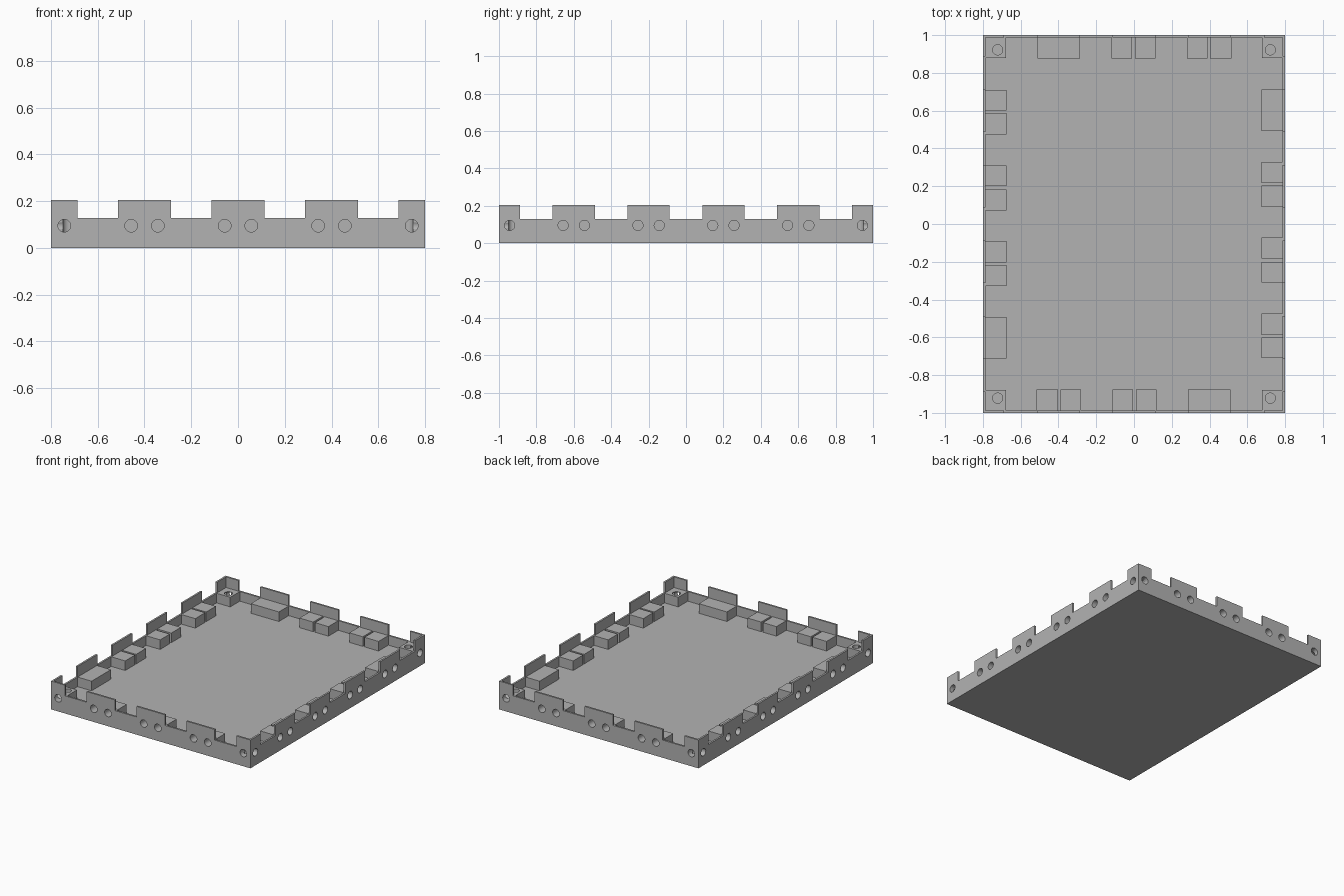
import bpy, bmesh, math
from mathutils import Matrix, Vector

if "Cube" in bpy.data.objects:
    bpy.data.objects.remove(bpy.data.objects["Cube"])

HX, HY, H = 0.8, 1.0, 0.205      # half width, half length, tab height
RIM, FLOOR, WALL = 0.128, 0.058, 0.013
HOLE_Z, HOLE_R, DEPTH = 0.095, 0.027, 0.08

grey = bpy.data.materials.new("plain grey")
grey.diffuse_color = (0.45, 0.45, 0.45, 1)
grey.use_nodes = True
grey.node_tree.nodes["Principled BSDF"].inputs["Base Color"].default_value = grey.diffuse_color


def finish(name, bm):
    mesh = bpy.data.meshes.new(name)
    bm.to_mesh(mesh)
    bm.free()
    ob = bpy.data.objects.new(name, mesh)
    bpy.context.collection.objects.link(ob)
    mesh.materials.append(grey)
    return ob


def boxes(name, spans):
    """One object from (x0, x1, y0, y1, z0, z1) boxes."""
    bm = bmesh.new()
    for x0, x1, y0, y1, z0, z1 in spans:
        m = Matrix.Translation(((x0 + x1) / 2, (y0 + y1) / 2, (z0 + z1) / 2))
        bmesh.ops.create_cube(bm, size=1, matrix=m @ Matrix.Diagonal((x1 - x0, y1 - y0, z1 - z0, 1)))
    return finish(name, bm)


def rods(name, items):
    """One object from (start, end) cylinders."""
    bm = bmesh.new()
    for a, b in items:
        a, b = Vector(a), Vector(b)
        rot = (b - a).to_track_quat('Z', 'Y').to_matrix().to_4x4()
        bmesh.ops.create_cone(bm, cap_ends=True, segments=28, radius1=HOLE_R, radius2=HOLE_R,
                              depth=(b - a).length, matrix=Matrix.Translation((a + b) / 2) @ rot)
    return finish(name, bm)


def cut(target, cutter):
    mod = target.modifiers.new("cut", 'BOOLEAN')
    mod.operation, mod.solver, mod.object = 'DIFFERENCE', 'EXACT', cutter
    bpy.context.view_layer.objects.active = target
    bpy.ops.object.modifier_apply(modifier=mod.name)


# Tray: solid slab, hollowed, with notches leaving tabs along the rim
tray = boxes("tray", [(-HX, HX, -HY, HY, 0, H)])
hollow = boxes("hollow_cutter", [(-HX + WALL, HX - WALL, -HY + WALL, HY - WALL, FLOOR, 0.4)])
notch_x = boxes("notch_x_cutter", [(c - 0.087, c + 0.087, -1.2, 1.2, RIM, 0.4)
                                   for c in (-0.6, -0.2, 0.2, 0.6)])
notch_y = boxes("notch_y_cutter", [(-1.2, 1.2, c - 0.087, c + 0.087, RIM, 0.4)
                                   for c in (-0.8, -0.4, 0, 0.4, 0.8)])

# Blocks along front and right walls, repeated by a half turn
half = []
e = 0.006                          # overlap into wall and floor
z0, z1 = FLOOR - e, RIM - 0.0005
for a, b in ((-0.515, -0.402), (-0.388, -0.28), (-0.113, -0.004), (0.01, 0.12), (0.285, 0.51)):
    half.append((a, b, -HY + e, -0.875, z0, z1))
for a, b in ((-0.71, -0.6), (-0.587, -0.475), (-0.31, -0.2), (-0.182, -0.072),
             (0.09, 0.203), (0.217, 0.328), (0.492, 0.713)):
    half.append((0.675, HX - e, a, b, z0, z1))
for s in (-1, 1):                  # corner posts
    xs = sorted((s * 0.677, s * (HX - e)))
    half.append((xs[0], xs[1], -HY + e, -0.878, z0, z1))
blocks = boxes("wall_blocks", half + [(-b, -a, -d, -c, f, g) for a, b, c, d, f, g in half])

# Round holes through the walls into the blocks, and down into the corner posts
px = [c + s * 0.057 for c in (-0.8, -0.4, 0, 0.4, 0.8) for s in (-1, 1)][1:-1]
py = [c + s * 0.057 for c in (-1, -0.6, -0.2, 0.2, 0.6, 1) for s in (-1, 1)][1:-1]
hole_y = rods("end_hole_cutter", [((x, s * 1.05, HOLE_Z), (x, s * (HY - DEPTH), HOLE_Z))
                                  for x in px for s in (-1, 1)])
hole_x = rods("side_hole_cutter", [((s * 0.85, y, HOLE_Z), (s * (HX - DEPTH), y, HOLE_Z))
                                   for y in py for s in (-1, 1)])
hole_z = rods("post_hole_cutter", [((sx * 0.722, sy * 0.922, 0.3), (sx * 0.722, sy * 0.922, FLOOR + 0.004))
                                   for sx in (-1, 1) for sy in (-1, 1)])

for c in (hollow, notch_x, notch_y, hole_x, hole_y):
    cut(tray, c)
for c in (hole_x, hole_y, hole_z):
    cut(blocks, c)
for c in (hollow, notch_x, notch_y, hole_x, hole_y, hole_z):
    bpy.data.objects.remove(c)

# Smooth the round holes, keep all edges crisp
for ob in (tray, blocks):
    bpy.ops.object.select_all(action='DESELECT')
    ob.select_set(True)
    bpy.context.view_layer.objects.active = ob
    bpy.ops.object.shade_smooth_by_angle(angle=math.radians(30))
